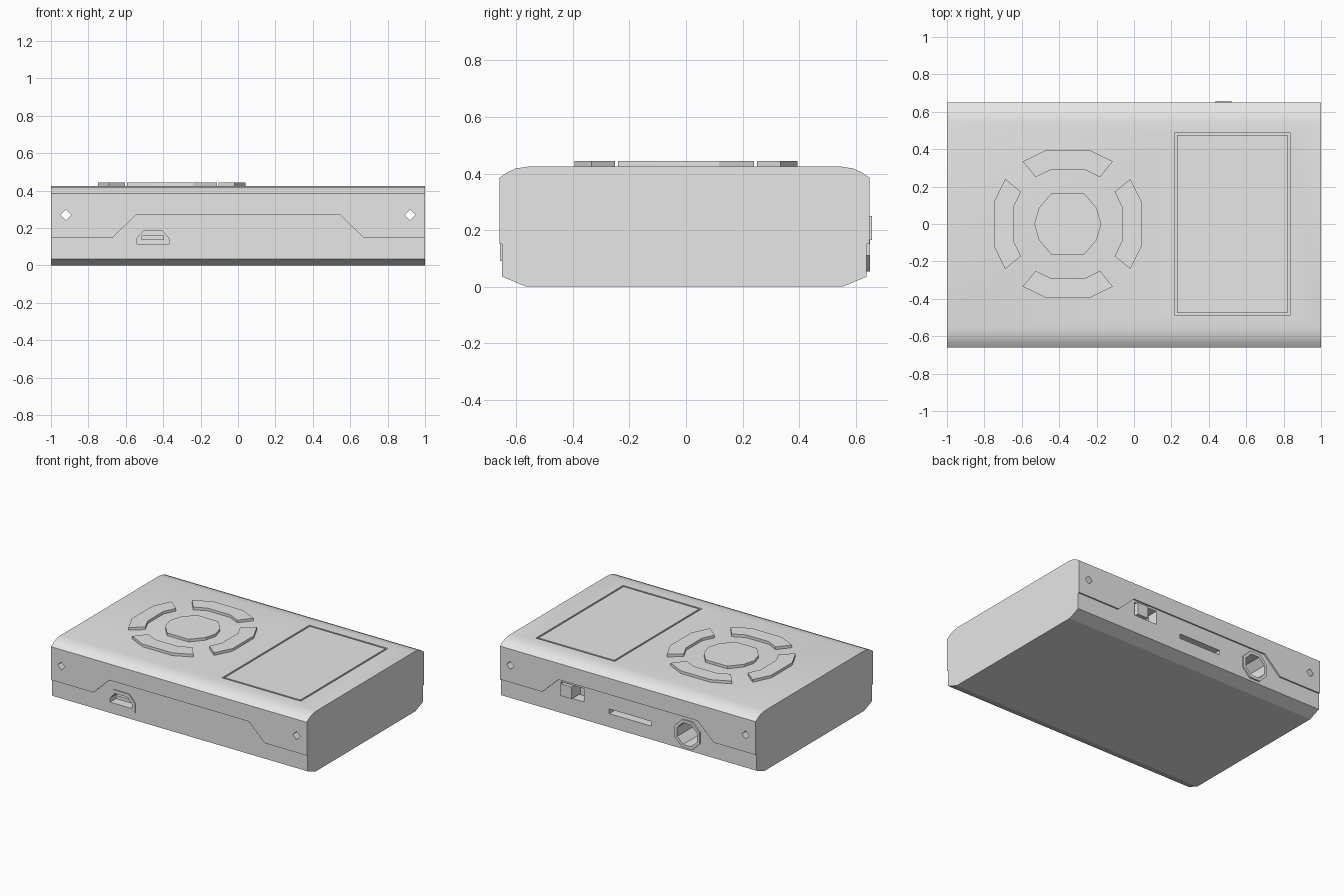
import bpy, bmesh, math
from mathutils import Vector

if "Cube" in bpy.data.objects:
    bpy.data.objects.remove(bpy.data.objects["Cube"])

grey = bpy.data.materials.new("light_grey")
grey.diffuse_color = (0.8, 0.8, 0.8, 1)
grey.use_nodes = True
grey.node_tree.nodes["Principled BSDF"].inputs["Base Color"].default_value = grey.diffuse_color


def prism(name, pts, axis, a, b):
    """Extrude a 2D outline along an axis: X uses (y,z), Y uses (x,z), Z uses (x,y)."""
    place = {"X": lambda p, q: (a, p, q), "Y": lambda p, q: (p, a, q), "Z": lambda p, q: (p, q, a)}[axis]
    step = Vector([b - a if axis == k else 0 for k in "XYZ"])
    bm = bmesh.new()
    face = bm.faces.new([bm.verts.new(place(p, q)) for p, q in pts])
    ext = bmesh.ops.extrude_face_region(bm, geom=[face])
    bmesh.ops.translate(bm, vec=step, verts=[v for v in ext["geom"] if isinstance(v, bmesh.types.BMVert)])
    bmesh.ops.recalc_face_normals(bm, faces=bm.faces)
    me = bpy.data.meshes.new(name)
    bm.to_mesh(me)
    bm.free()
    me.materials.append(grey)
    ob = bpy.data.objects.new(name, me)
    bpy.context.collection.objects.link(ob)
    return ob


def rect(x0, x1, y0, y1):
    return [(x0, y0), (x1, y0), (x1, y1), (x0, y1)]


def ngon(cx, cy, r, n, turn=0.0):
    return [(cx + r * math.cos(math.tau * i / n + turn), cy + r * math.sin(math.tau * i / n + turn))
            for i in range(n)]


def boolean(ob, cutter, op="DIFFERENCE"):
    mod = ob.modifiers.new("cut", "BOOLEAN")
    mod.object, mod.operation, mod.solver = cutter, op, "EXACT"
    bpy.context.view_layer.objects.active = ob
    bpy.ops.object.modifier_apply(modifier=mod.name)


def cut(obs, *shape):
    cutter = prism("cutter", *shape)
    for ob in obs:
        boolean(ob, cutter)
    bpy.data.objects.remove(cutter)


# Two case halves, split along a stepped parting line
def case_profile(front, back):
    edge = [(0, 0.385), (0.027, 0.404), (0.058, 0.418), (0.105, 0.425)]
    return ([(front + 0.085, 0), (front, 0.035)] + [(front + d, z) for d, z in edge]
            + [(back - d, z) for d, z in reversed(edge)] + [(back, 0.035), (back - 0.085, 0)])


upper = prism("upper_case", case_profile(-0.66, 0.649), "X", -1, 1)
lower = prism("lower_case", case_profile(-0.65, 0.639), "X", -1, 1)
parting = prism("parting_cutter", [(-1.1, -0.1), (1.1, -0.1), (1.1, 0.15), (0.67, 0.15), (0.545, 0.27),
                                   (-0.545, 0.27), (-0.67, 0.15), (-1.1, 0.15)], "Y", -1, 1)
boolean(upper, parting)
boolean(lower, parting, "INTERSECT")
bpy.data.objects.remove(parting)

# Screw holes right through the case
for x in (-0.92, 0.92):
    cut([upper], ngon(x, 0.27, 0.029, 4), "Y", -1, 1)

# Groove around the screen
groove = prism("groove_cutter", rect(0.217, 0.833, -0.487, 0.487), "Z", 0.412, 0.5)
cut([groove], rect(0.229, 0.821, -0.475, 0.475), "Z", 0.3, 0.6)
boolean(upper, groove)
bpy.data.objects.remove(groove)

# Front charging port: frame, cavity and tongue
frame = prism("port_frame", [(-0.565, 0.09), (-0.345, 0.09), (-0.345, 0.155), (-0.395, 0.21),
                             (-0.515, 0.21), (-0.565, 0.155)], "Y", -0.657, -0.65)
cut([frame, lower], [(-0.54, 0.115), (-0.37, 0.115), (-0.37, 0.145), (-0.405, 0.185),
                     (-0.505, 0.185), (-0.54, 0.145)], "Y", -0.7, -0.5)
prism("port_tongue", rect(-0.515, -0.395, 0.135, 0.16), "Y", -0.63, -0.49)

# Back audio socket
turn = math.pi / 8
ring = prism("audio_socket", ngon(-0.463, 0.15, 0.105, 8, turn), "Y", 0.639, 0.65)
cut([ring, lower], ngon(-0.463, 0.15, 0.083, 8, turn), "Y", 0.35, 0.7)

# Back card slot and sliding switch
cut([lower], rect(-0.176, 0.153, 0.13, 0.163), "Y", 0.5, 0.7)
cut([lower], rect(0.35, 0.53, 0.16, 0.255), "Y", 0.56, 0.7)
prism("switch_knob", rect(0.435, 0.52, 0.165, 0.25), "Y", 0.555, 0.657)

# Top control pad: centre button and four arc buttons
PX = -0.354
half = [(0.085, -0.166), (0.155, -0.085), (0.179, 0), (0.155, 0.085), (0.085, 0.166)]
prism("centre_button", [(PX + x, y) for x, y in half] + [(PX - x, y) for x, y in reversed(half)],
      "Z", 0.415, 0.444)
for k, side in enumerate(("right", "top", "left", "bottom")):
    arc = [(r, math.radians(90 * k + s)) for r, angles in
           ((0.412, (-35.7, -16.5, 16.5, 35.7)), (0.304, (34.5, 17, -17, -34.5))) for s in angles]
    prism(side + "_button", [(PX + r * math.cos(t), r * math.sin(t)) for r, t in arc], "Z", 0.415, 0.444)

# Smooth only the rounded shoulders of the upper case
bpy.ops.object.select_all(action="DESELECT")
upper.select_set(True)
bpy.context.view_layer.objects.active = upper
bpy.ops.object.shade_smooth_by_angle(angle=math.radians(20))
